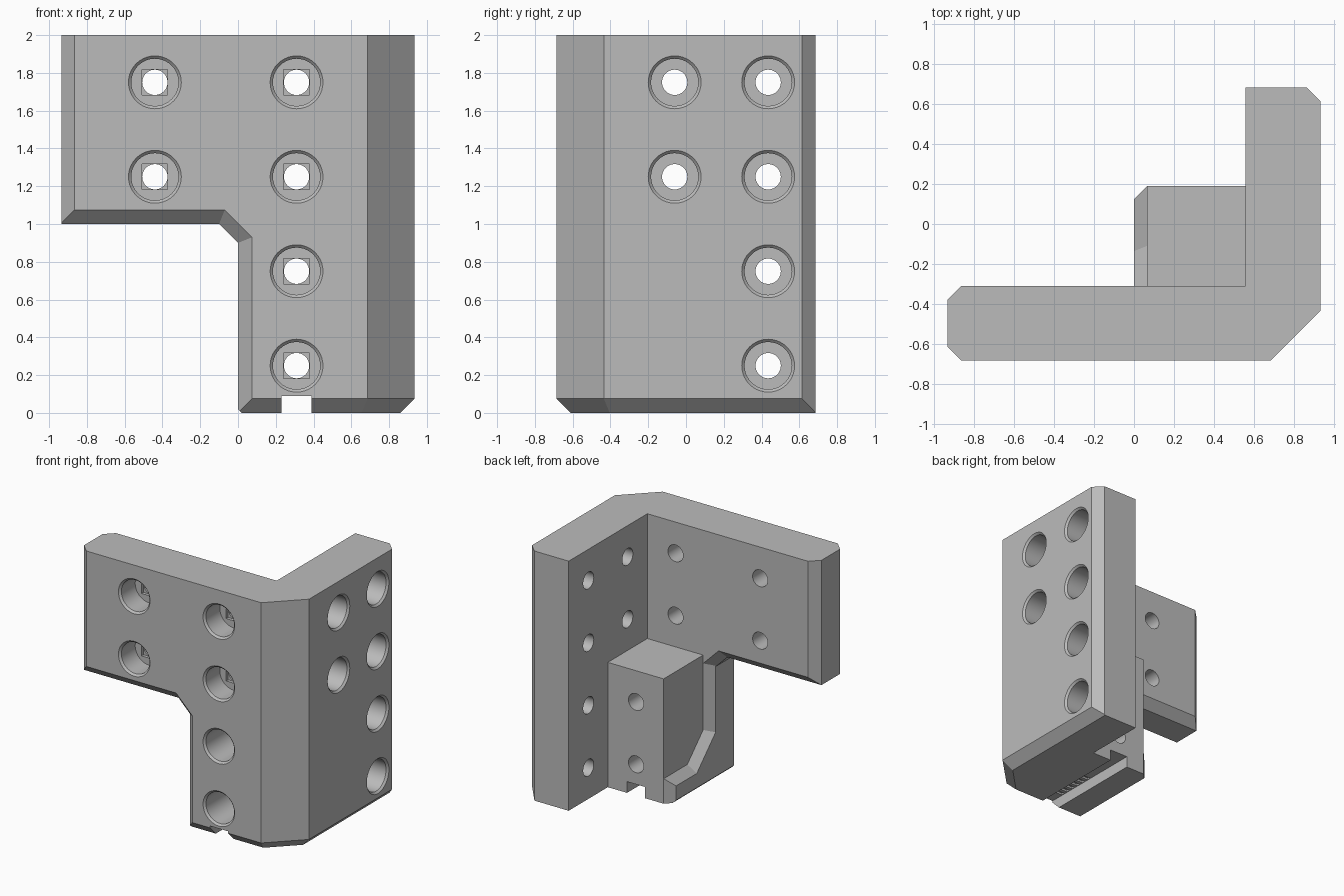
import bpy, bmesh, math
from mathutils import Vector

cube = bpy.data.objects.get("Cube")
if cube:
    bpy.data.objects.remove(cube, do_unlink=True)

grey = bpy.data.materials.new("plain_grey")
grey.use_nodes = True
colour = (0.5, 0.5, 0.5, 1)
grey.diffuse_color = colour
grey.node_tree.nodes["Principled BSDF"].inputs["Base Color"].default_value = colour


def loft(bm, sections):
    """Closed solid through matching rings of points."""
    rings = [[bm.verts.new(p) for p in s] for s in sections]
    n = len(rings[0])
    for a, b in zip(rings, rings[1:]):
        for i in range(n):
            j = (i + 1) % n
            bm.faces.new((a[i], a[j], b[j], b[i]))
    bm.faces.new(rings[0][::-1])
    bm.faces.new(rings[-1])


def box(bm, lo, hi):
    loft(bm, [[(lo[0], lo[1], z), (hi[0], lo[1], z), (hi[0], hi[1], z), (lo[0], hi[1], z)]
              for z in (lo[2], hi[2])])


def prism(bm, outline, z0, z1):
    loft(bm, [[(x, y, z) for x, y in outline] for z in (z0, z1)])


def slice_off(bm, point, normal):
    """Remove everything on the normal's side of a plane and cap it."""
    geom = bm.verts[:] + bm.edges[:] + bm.faces[:]
    cut = bmesh.ops.bisect_plane(bm, geom=geom, plane_co=point, plane_no=normal, clear_outer=True)
    edges = [e for e in cut["geom_cut"] if isinstance(e, bmesh.types.BMEdge) and e.is_boundary]
    bmesh.ops.edgeloop_fill(bm, edges=edges)


def finish(bm, name):
    bmesh.ops.recalc_face_normals(bm, faces=bm.faces[:])
    mesh = bpy.data.meshes.new(name)
    bm.to_mesh(mesh)
    bm.free()
    mesh.materials.append(grey)
    ob = bpy.data.objects.new(name, mesh)
    bpy.context.collection.objects.link(ob)
    return ob


def combine(target, tool, operation):
    mod = target.modifiers.new(tool.name, 'BOOLEAN')
    mod.operation = operation
    mod.solver = 'EXACT'
    mod.object = tool
    tool.hide_render = True
    bpy.context.view_layer.update()
    bpy.context.view_layer.objects.active = target
    bpy.ops.object.modifier_apply(modifier=mod.name)
    bpy.data.objects.remove(tool, do_unlink=True)


# Corner bracket: L-shaped walls with chamfered outer bottom edges
bm = bmesh.new()
prism(bm, [(-.935, -.38), (-.935, -.615), (-.865, -.685), (.685, -.685), (.935, -.435),
           (.935, .615), (.865, .685), (.56, .685), (.56, -.31), (-.865, -.31)], 0, 2)
slice_off(bm, (0, -.685, .075), (0, -1, -1))
slice_off(bm, (.935, 0, .075), (1, 0, -1))
slice_off(bm, (.81, -.56, .075), (1, -1, -math.sqrt(2)))
slice_off(bm, (.02, 0, 0), (-1, 0, -1))
bracket = finish(bm, "corner_bracket")

# Stepped cutout under the long arm, flared at both faces
bm = bmesh.new()
loft(bm, [[(x, y, z) for x, z in ((-2, 1 + f), (-.1 + .4 * f, 1 + f), (f, .9 + .4 * f),
                                 (f, -1), (-2, -1))]
          for y, f in ((-.705, .095), (-.61, 0), (-.38, 0), (-.29, .09))])
combine(bracket, finish(bm, "step_cutter"), 'DIFFERENCE')

# Inner block with a relieved side
bm = bmesh.new()
prism(bm, [(0, -.5), (.6, -.5), (.6, .19), (.065, .19), (0, .125)], 0, 1)
slice_off(bm, (.02, 0, 0), (-1, 0, -1))
block = finish(bm, "inner_block")
bm = bmesh.new()
loft(bm, [[(.065 - o, y, z) for y, z in ((-.31 - o, 1.2), (-.31 - o, .4 - .4 * o),
                                        (-.11 - .4 * o, .2 - o), (.4, .2 - o), (.4, 1.2))]
          for o in (.085, 0)])
combine(block, finish(bm, "relief_cutter"), 'DIFFERENCE')
combine(bracket, block, 'UNION')

# Counterbored screw holes with square bridging pockets on the front
holes, pockets = bmesh.new(), bmesh.new()


def screw_hole(origin, inward, across, depth, length):
    inward, across = Vector(inward), Vector(across)
    rings = []
    for d, r in ((-.01, .15), (.015, .125), (depth, .125), (depth, .067), (length, .067)):
        rings.append([Vector(origin) + inward * d + across * r * math.cos(a)
                      + Vector((0, 0, r * math.sin(a)))
                      for a in (math.tau * i / 40 for i in range(40))])
    loft(holes, rings)


for x, z, depth, length in ((-.44, 1.75, .19, .45), (-.44, 1.25, .19, .45),
                            (.31, 1.75, .19, .45), (.31, 1.25, .19, .45),
                            (.31, .75, .67, 1), (.31, .25, .67, 1)):
    screw_hole((x, -.685, z), (0, 1, 0), (1, 0, 0), depth, length)
    y = -.685 + depth
    box(pockets, (x - .068, y - .01, z - .068), (x + .068, y + .025, z + .068))
for y, z in ((-.06, 1.75), (-.06, 1.25), (.435, 1.75), (.435, 1.25), (.435, .75), (.435, .25)):
    screw_hole((.935, y, z), (-1, 0, 0), (0, 1, 0), .19, .45)
combine(bracket, finish(holes, "hole_cutter"), 'DIFFERENCE')
combine(bracket, finish(pockets, "pocket_cutter"), 'DIFFERENCE')

# Belt slot under the block, with a toothed ceiling near the front
bm = bmesh.new()
box(bm, (.23, -1, -.1), (.39, .5, .09))
combine(bracket, finish(bm, "slot_cutter"), 'DIFFERENCE')
bm = bmesh.new()
for i in range(6):
    y = -.57 + i * .06
    box(bm, (.235, y, .05), (.385, y + .03, .105))
combine(bracket, finish(bm, "teeth_cutter"), 'DIFFERENCE')

# Smooth bores, sharp edges
bpy.ops.object.select_all(action='DESELECT')
bracket.select_set(True)
bpy.context.view_layer.objects.active = bracket
bpy.ops.object.shade_smooth_by_angle(angle=math.radians(25))
